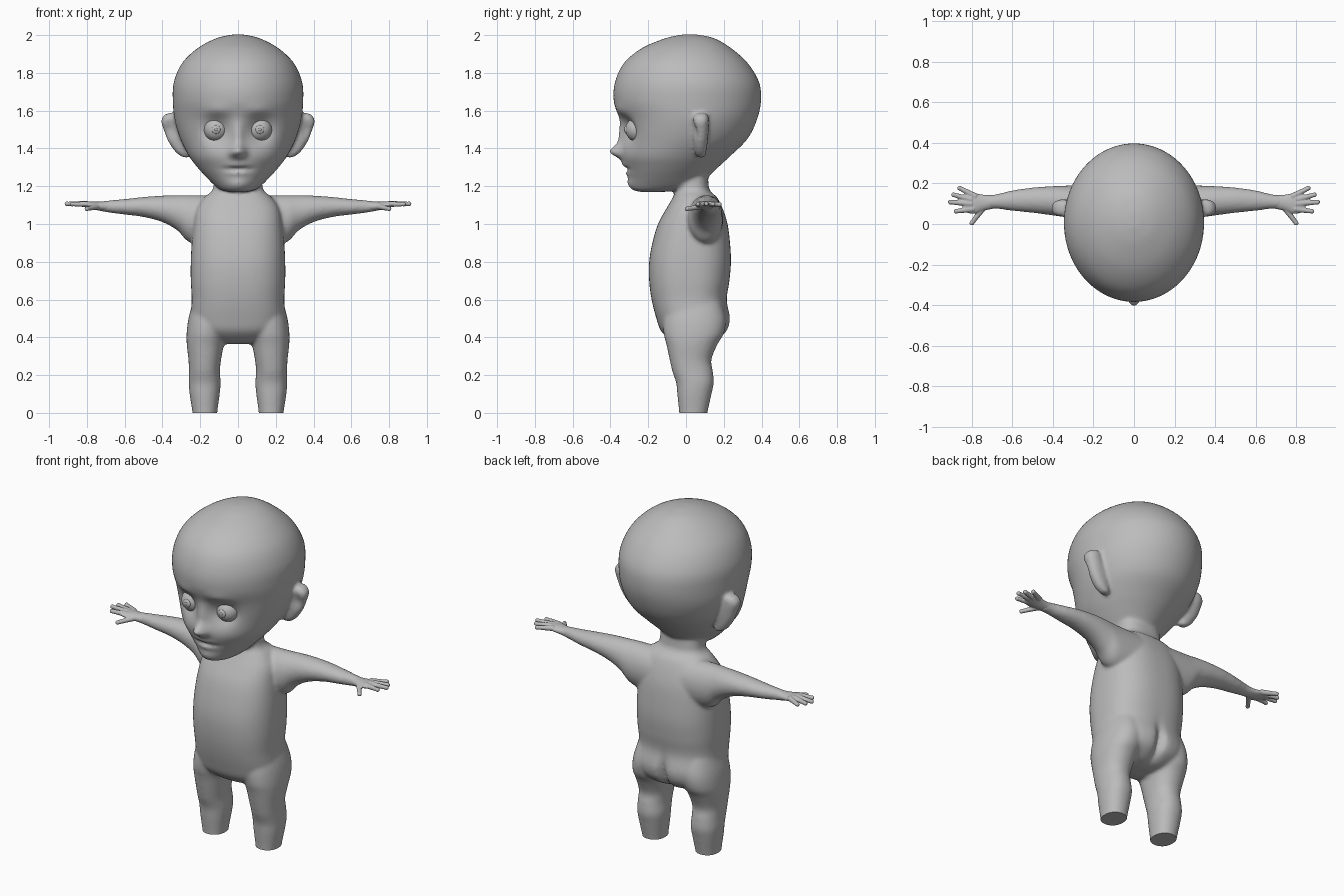
import bpy, bmesh, math
from mathutils import Vector, Matrix

if "Cube" in bpy.data.objects:
    bpy.data.objects.remove(bpy.data.objects["Cube"])

skin = bpy.data.materials.new("plain grey")
skin.diffuse_color = (0.5, 0.5, 0.5, 1)
skin.use_nodes = True
skin.node_tree.nodes["Principled BSDF"].inputs["Base Color"].default_value = skin.diffuse_color


def spline(rows, steps):
    """Catmull-Rom interpolation through the profile rows."""
    out = []
    for i in range(len(rows) - 1):
        p0, p1 = rows[max(i - 1, 0)], rows[i]
        p2, p3 = rows[i + 1], rows[min(i + 2, len(rows) - 1)]
        for k in range(steps):
            t = k / steps
            out.append([0.5 * (2 * b + (c - a) * t + (2 * a - 5 * b + 4 * c - d) * t * t
                               + (3 * b - a - 3 * c + d) * t ** 3)
                        for a, b, c, d in zip(p0, p1, p2, p3)])
    return out + [list(rows[-1])]


def loft(bm, rows, axis="z", power=2.0, seg=64, steps=5, flip=1, bumps=()):
    """Rows are (t, a0, a1, y0, y1): a is x when lofting along z, z when along x.
    Bumps are (x, z, size_x, size_z, dy, side) soft dents or swellings."""
    rings = []
    for t, a0, a1, y0, y1 in spline(rows, steps):
        ring = []
        for k in range(seg):
            u = 2 * math.pi * k / seg
            c, s = math.cos(u), math.sin(u)
            a = (a0 + a1) / 2 + (a1 - a0) / 2 * math.copysign(abs(c) ** (2 / power), c)
            y = (y0 + y1) / 2 + (y1 - y0) / 2 * math.copysign(abs(s) ** (2 / power), s)
            x, z = (a, t) if axis == "z" else (t, a)
            for bx, bz, sx, sz, dy, side in bumps:
                w = min(1, max(0, 2 * s * side))
                y += w * dy * math.exp(-((x - bx) / sx) ** 2 - ((z - bz) / sz) ** 2)
            ring.append(bm.verts.new((x * flip, y, z)))
        rings.append(ring)
    for r, q in zip(rings, rings[1:]):
        for k in range(seg):
            bm.faces.new((r[k], r[(k + 1) % seg], q[(k + 1) % seg], q[k]))
    bm.faces.new(rings[0][::-1])
    bm.faces.new(rings[-1])


def finish(bm, name, voxel=None, smooth=0, trim=False):
    bmesh.ops.recalc_face_normals(bm, faces=bm.faces[:])
    mesh = bpy.data.meshes.new(name)
    bm.to_mesh(mesh)
    bm.free()
    ob = bpy.data.objects.new(name, mesh)
    bpy.context.collection.objects.link(ob)
    if voxel:
        # fuse the overlapping volumes and soften the joins
        rm = ob.modifiers.new("fuse", "REMESH")
        rm.mode, rm.voxel_size = "VOXEL", voxel
        sm = ob.modifiers.new("soften", "SMOOTH")
        sm.factor, sm.iterations = 0.5, smooth
        bpy.context.view_layer.update()
        deps = bpy.context.evaluated_depsgraph_get()
        mesh = bpy.data.meshes.new_from_object(ob.evaluated_get(deps))
        ob.modifiers.clear()
        ob.data = mesh
    if trim:
        # cut the ankles flat on the ground
        b = bmesh.new()
        b.from_mesh(mesh)
        bmesh.ops.bisect_plane(b, geom=b.verts[:] + b.edges[:] + b.faces[:],
                               plane_co=(0, 0, 0), plane_no=(0, 0, 1), clear_inner=True)
        bmesh.ops.holes_fill(b, edges=[e for e in b.edges if e.is_boundary])
        b.to_mesh(mesh)
        b.free()
    mesh.materials.clear()
    mesh.materials.append(skin)
    bpy.ops.object.select_all(action="DESELECT")
    ob.select_set(True)
    bpy.context.view_layer.objects.active = ob
    bpy.ops.object.shade_smooth_by_angle(angle=math.radians(50))
    return ob


def sym(rows):
    """(t, half width, y0, y1) to full rows centred on x = 0."""
    return [(t, -h, h, y0, y1) for t, h, y0, y1 in rows]


body = bmesh.new()

# head with nose, brow, eye sockets, mouth and chin
face = [(0, 1.385, .034, .034, -.058, -1), (0, 1.46, .03, .08, -.022, -1),
        (.03, 1.375, .018, .018, -.016, -1), (-.03, 1.375, .018, .018, -.016, -1),
        (.115, 1.495, .065, .065, .05, -1), (-.115, 1.495, .065, .065, .05, -1),
        (.11, 1.6, .07, .03, -.012, -1), (-.11, 1.6, .07, .03, -.012, -1),
        (0, 1.312, .055, .014, -.013, -1), (0, 1.268, .05, .014, -.010, -1),
        (0, 1.291, .065, .008, .028, -1), (0, 1.215, .05, .025, -.012, -1)]
loft(body, sym([(1.17, .05, -.24, -.12), (1.18, .09, -.28, 0), (1.2, .12, -.295, .08),
                (1.25, .17, -.305, .12), (1.3, .215, -.32, .17), (1.36, .26, -.34, .235),
                (1.45, .305, -.34, .325), (1.55, .335, -.348, .375), (1.65, .345, -.382, .397),
                (1.75, .34, -.376, .387), (1.85, .297, -.33, .328), (1.93, .215, -.235, .24),
                (1.983, .115, -.11, .15), (2.003, .03, -.02, .06)]),
     seg=120, steps=8, bumps=face)

# neck and torso, with a soft cleft at the back
loft(body, sym([(1.35, .11, -.03, .09), (1.25, .125, -.055, .115), (1.18, .135, -.055, .125),
                (1.14, .18, -.07, .165), (1.08, .22, -.105, .195), (1.0, .235, -.148, .22),
                (.9, .245, -.178, .233), (.8, .25, -.195, .238), (.7, .25, -.195, .23),
                (.6, .245, -.182, .217), (.5, .25, -.157, .235), (.43, .23, -.13, .215),
                (.38, .15, -.07, .15), (.365, .06, -.01, .09)]),
     power=2.5, bumps=[(0, .46, .025, .09, -.04, 1)])

for s in (1, -1):
    # leg
    loft(body, [(-.05, .11, .24, -.035, .105), (0, .11, .241, -.036, .113),
                (.1, .097, .256, -.046, .135), (.16, .092, .261, -.052, .147),
                (.22, .096, .26, -.072, .142), (.28, .09, .262, -.086, .134),
                (.36, .075, .271, -.103, .165), (.42, .06, .272, -.118, .2),
                (.5, .04, .262, -.12, .21), (.6, .05, .235, -.1, .18)], power=2.2, flip=s)
    # arm
    loft(body, [(.1, .88, 1.15, 0, .2), (.25, .9, 1.152, .01, .195), (.32, .965, 1.152, .03, .19),
                (.4, 1.01, 1.15, .042, .187), (.5, 1.037, 1.143, .055, .18),
                (.6, 1.05, 1.132, .065, .166), (.68, 1.06, 1.125, .075, .147),
                (.74, 1.07, 1.117, .072, .142)], axis="x", flip=s)
    # ear with a shallow bowl in front
    loft(body, [(1.352, .25, .29, .06, .1), (1.38, .25, .33, .048, .107),
                (1.44, .26, .371, .04, .115), (1.5, .28, .394, .034, .12),
                (1.545, .3, .407, .032, .121), (1.575, .31, .392, .04, .117),
                (1.587, .335, .37, .06, .1)],
         flip=s, power=2.3, bumps=[(.36, 1.5, .025, .045, .02, -1)])
finish(body, "body", voxel=.01, smooth=6, trim=True)

for s, side in ((1, "left"), (-1, "right")):
    # palm
    hand = bmesh.new()
    loft(hand, [(.67, 1.065, 1.12, .08, .142), (.74, 1.072, 1.118, .066, .144),
                (.79, 1.084, 1.119, .05, .153), (.83, 1.094, 1.117, .058, .148),
                (.845, 1.099, 1.112, .075, .135)], axis="x", seg=32, flip=s)
    # four fingers and a thumb
    for p, q in [((.78, .135, 1.104), (.86, .177, 1.104)), ((.8, .12, 1.106), (.89, .144, 1.106)),
                 ((.8, .1, 1.107), (.906, .108, 1.107)), ((.79, .075, 1.105), (.878, .063, 1.105)),
                 ((.74, .085, 1.093), (.8, .005, 1.08))]:
        p, q = (Vector((v[0] * s, v[1], v[2])) for v in (p, q))
        d = q - p
        rot = d.to_track_quat("Z", "Y").to_matrix().to_4x4()
        bmesh.ops.create_cone(hand, cap_ends=True, segments=16, radius1=.016, radius2=.011,
                              depth=d.length, matrix=Matrix.Translation((p + q) / 2) @ rot)
        bmesh.ops.create_uvsphere(hand, u_segments=16, v_segments=10, radius=.0125,
                                  matrix=Matrix.Translation(q))
    finish(hand, side + "_hand", voxel=.004, smooth=3)

    # eyeball with raised iris and pupil
    for part, y, r, ry in (("eyeball", -.257, .064, .064), ("iris", -.316, .023, .010),
                           ("pupil", -.325, .008, .004)):
        eye = bmesh.new()
        bmesh.ops.create_uvsphere(eye, u_segments=32, v_segments=20, radius=1,
                                  matrix=Matrix.Translation((.116 * s, y, 1.5))
                                  @ Matrix.Diagonal((r, ry, r, 1)))
        finish(eye, side + "_" + part)
